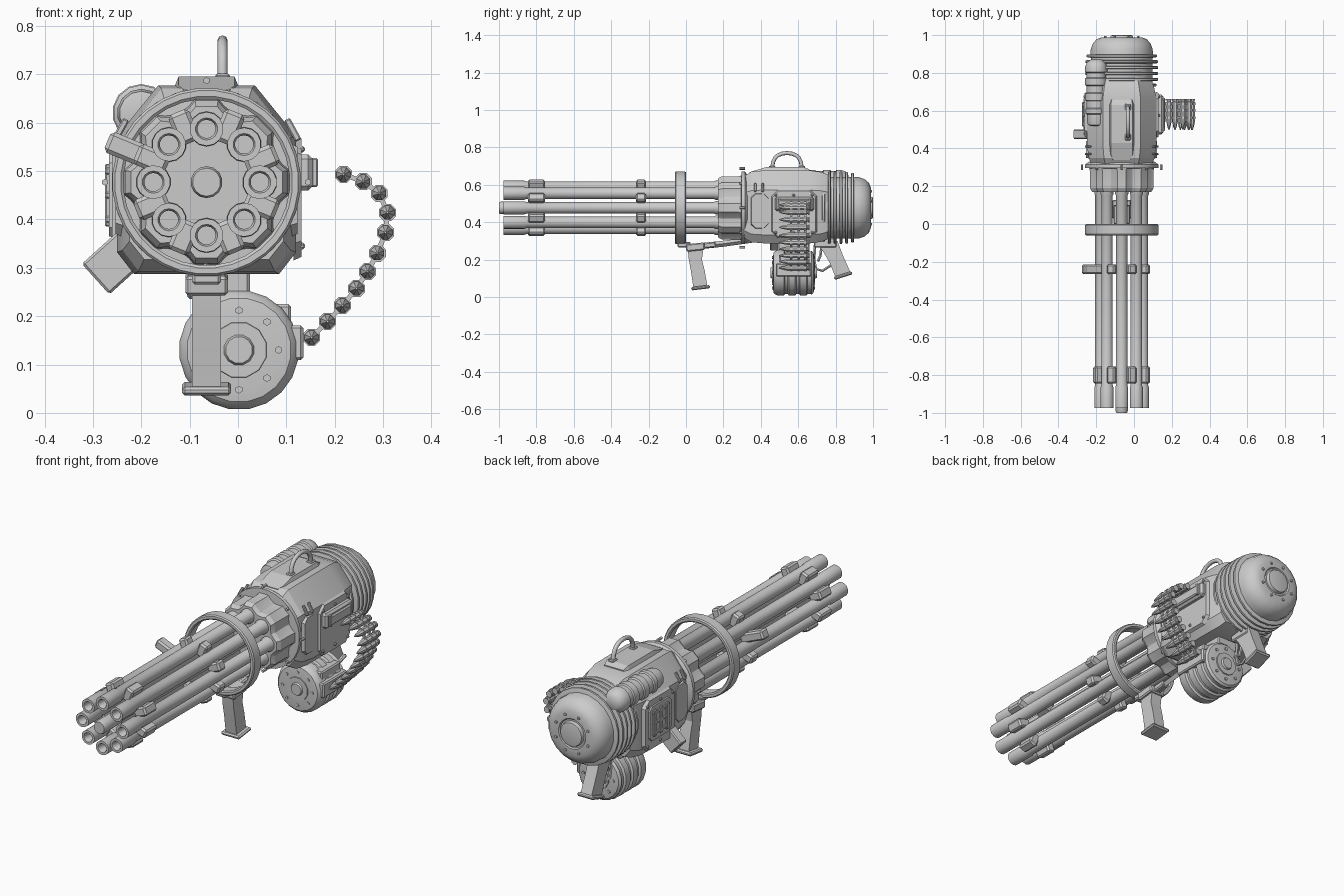
import bpy, bmesh, math
from math import sin, cos, pi, radians
from mathutils import Vector, Matrix, Euler

if "Cube" in bpy.data.objects:
    bpy.data.objects.remove(bpy.data.objects["Cube"])

CX, CZ = -0.065, 0.477          # main barrel axis (runs along y)


def finish(name, bm, angle=35):
    bmesh.ops.recalc_face_normals(bm, faces=bm.faces)
    me = bpy.data.meshes.new(name)
    bm.to_mesh(me)
    bm.free()
    me.shade_smooth()
    me.set_sharp_from_angle(angle=radians(angle))
    ob = bpy.data.objects.new(name, me)
    bpy.context.collection.objects.link(ob)
    return ob


def loft(name, rings, closed=False, angle=35):
    bm = bmesh.new()
    rows = [[bm.verts.new(p) for p in r] for r in rings]
    n = len(rows[0])
    pairs = list(zip(rows, rows[1:])) + ([(rows[-1], rows[0])] if closed else [])
    for a, b in pairs:
        for i in range(n):
            j = (i + 1) % n
            bm.faces.new((a[i], a[j], b[j], b[i]))
    if not closed:
        bm.faces.new(rows[0])
        bm.faces.new(rows[-1])
    return finish(name, bm, angle)


def lathe(name, prof, cx=CX, cz=CZ, n=16, closed=False, angle=35):
    rings = [[(cx + r * cos(2 * pi * (i + .5) / n), y, cz + r * sin(2 * pi * (i + .5) / n))
              for i in range(n)] for y, r in prof]
    return loft(name, rings, closed, angle)


def box(name, c, size, rot=(0, 0, 0), bevel=0.006):
    bm = bmesh.new()
    bmesh.ops.create_cube(bm, size=1)
    bmesh.ops.scale(bm, vec=size, verts=bm.verts)
    if bevel:
        bmesh.ops.bevel(bm, geom=bm.edges[:], offset=bevel, segments=1, affect='EDGES')
    bmesh.ops.transform(bm, verts=bm.verts,
                        matrix=Matrix.Translation(c) @ Euler(rot).to_matrix().to_4x4())
    return finish(name, bm, 20)


def side_prism(name, pts, x0, x1, inset=0.0):
    # (y, z) outline extruded along x, outer face optionally shrunk
    my = sum(p[0] for p in pts) / len(pts)
    mz = sum(p[1] for p in pts) / len(pts)
    k = 1 - inset
    return loft(name, [[(x0, y, z) for y, z in pts],
                       [(x1, my + (y - my) * k, mz + (z - mz) * k) for y, z in pts]], angle=20)


def tube(name, pts, r, x, n=8):
    # round bar along a path in the yz plane
    rings = []
    for i, p in enumerate(pts):
        a, b = pts[max(i - 1, 0)], pts[min(i + 1, len(pts) - 1)]
        t = Vector((b[0] - a[0], b[1] - a[1])).normalized()
        rings.append([(x + r * cos(2 * pi * k / n), p[0] - t.y * r * sin(2 * pi * k / n),
                       p[1] + t.x * r * sin(2 * pi * k / n)) for k in range(n)])
    return loft(name, rings, angle=50)


def octagon(y0, y1, z0, z1, c):
    return [(y0 + c, z0), (y1 - c, z0), (y1, z0 + c), (y1, z1 - c),
            (y1 - c, z1), (y0 + c, z1), (y0, z1 - c), (y0, z0 + c)]


# barrels and centre shaft
for i in range(8):
    a = i * pi / 4
    lathe(f"barrel_{i}", [(-.9, .019), (-.967, .019), (-.975, .023), (-.975, .035), (-.865, .035), (-.855, .031),
                          (.15, .031), (.16, .036), (.22, .036)], CX + .11 * cos(a), CZ + .11 * sin(a), 14)
lathe("centre_shaft", [(-1, .029), (-.99, .033), (-.86, .033), (-.85, .028), (.2, .028)], n=14)

# clamps between the barrels, front and middle sets
for y, ln in ((-.8, .09), (-.24, .052)):
    for i in range(8):
        a = (i + .5) * pi / 4
        long = y > -.5 and i == 3
        r0, r1 = .088, (.222 if long else .157)
        m = (r0 + r1) / 2
        box(f"barrel_clamp_{i}", (CX + m * cos(a), y, CZ + m * sin(a)), (r1 - r0, ln, .046), (0, -a, 0), .008)

# guard ring
lathe("guard_ring", [(-.055, .172), (-.06, .178), (-.06, .19), (-.054, .195), (-.006, .195),
                     (0, .19), (0, .178), (-.005, .172)], n=32, closed=True)

# fluted barrel housing and flange
star = []
for i in range(8):
    for d, r in ((-13, .158), (-8, .17), (8, .17), (13, .158), (22.5, .148)):
        star.append((radians(i * 45 + d), r))
loft("fluted_housing", [[(CX + r * k * cos(a), y, CZ + r * k * sin(a)) for a, r in star]
                        for y, k in ((.17, .93), (.19, 1), (.28, 1), (.3, 1.03))], angle=20)
lathe("front_flange", [(.295, .17), (.297, .195), (.315, .195), (.33, .175)], n=28)
for i in range(8):
    a = i * pi / 4
    r = .21 if i % 2 == 0 else .185
    lathe("flange_bolt", [(.285, .007), (.315, .007)], CX + r * cos(a), CZ + r * sin(a), 6)

# main body, chamfered cross-section swept along y
half = [(.15, -.19), (.185, -.145), (.185, .095), (.1, .2)]
sec = half + [(-x, z) for x, z in reversed(half)]
loft("main_body", [[(CX + x * kx, y, CZ + z * kz) for x, z in sec]
                   for y, kx, kz in ((.31, .86, .84), (.35, .94, .97), (.42, 1, 1), (.66, 1, 1),
                                     (.72, .93, .96), (.76, .86, .88))], angle=15)

# top cover plate and carry handle
loft("top_cover", [[(CX - .07 * k, y, z - .03), (CX + .07 * k, y, z - .03),
                    (CX + .058 * k, y, z), (CX - .058 * k, y, z)]
                   for y, z, k in ((.34, .668, .8), (.37, .677, 1), (.43, .695, 1), (.63, .695, 1), (.66, .682, .9))],
     angle=15)
tube("carry_handle", [(.46, .68), (.465, .72)] +
     [(.54 - .07 * cos(t * pi / 8), .725 + .045 * sin(t * pi / 8)) for t in range(1, 8)] +
     [(.615, .72), (.62, .68)], .0105, -.032)
for y in (.46, .62):
    box("handle_foot", (-.032, y, .694), (.03, .035, .015), bevel=.004)

# side panels, raised frames and bolts on both sides
for s, side in ((1, "right"), (-1, "left")):
    x = CX + s * .184
    side_prism(f"{side}_front_panel", octagon(.345, .445, .36, .56, .025), CX + s * .165, x + s * .004, .1)
    side_prism(f"{side}_main_panel", octagon(.455, .7, .315, .575, .035), x - s * .004, x + s * .012, .06)
    if s < 0:
        side_prism("left_raised_plate", octagon(.49, .67, .36, .54, .02), x, x - .018, .06)
        for y in (.53, .58, .63):
            box("left_vent_bar", (x - .02, y, .45), (.012, .022, .13), bevel=.003)
        for z in (.4, .45, .5):
            box("left_vent_cross", (x - .02, .58, z), (.01, .13, .014), bevel=.003)
    for y in (.48, .575, .675):
        for z in (.345, .545):
            box(f"{side}_panel_bolt", (x + s * .012, y, z), (.014, .014, .014), bevel=.004)
    for y in (.36, .4):
        box(f"{side}_front_rib", (CX + s * .178, y + .01, .585), (.014, .012, .05), (0, -s * .5, 0), .003)

# fins, rear motor casing and dome
lathe("rear_casing", [(.72, .165), (.9, .165)], n=24)
for i in range(6):
    y = .735 + i * .031
    r = (.185, .195, .195, .195, .193, .188)[i]
    lathe(f"cooling_fin_{i}", [(y - .008, r - .006), (y - .005, r), (y + .005, r), (y + .008, r - .006)], n=24)
lathe("rear_dome", [(.88, .168), (.925, .166), (.955, .155), (.978, .135), (.988, .11), (.988, .075), (.982, .07),
                    (.982, .062), (.998, .058), (1.0, .05)], n=20, angle=40)
for i in range(8):
    a = (i + .5) * pi / 4
    lathe("dome_bolt", [(.975, .007), (.994, .007)], CX + .095 * cos(a), CZ + .095 * sin(a), 6)

# side canister, upper left
lathe("side_canister", [(.52, .03), (.525, .045), (.55, .05), (.58, .05), (.585, .058), (.61, .058), (.615, .052),
                        (.65, .052), (.655, .06), (.69, .06), (.695, .053), (.73, .053), (.735, .06),
                        (.77, .06), (.775, .054), (.8, .054), (.805, .06), (.83, .06), (.855, .05), (.87, .03)],
      -.2, .62, 14, angle=40)
box("canister_mount", (-.175, .62, .6), (.06, .16, .07), (0, -.7, 0))

# angled lug, lower left
box("side_lug", (-.235, .475, .33), (.16, .05, .085), (0, -radians(42), 0), .005)

# fore grip with its support bar
tube("fore_support_bar", [(.01, .265), (.2, .285), (.38, .31)], .016, CX, 4)
box("fore_bar_sleeve", (CX, .1, .275), (.04, .12, .03), (.1, 0, 0))
box("fore_grip_head", (CX, .05, .267), (.088, .1, .04), (.1, 0, 0))
side_prism("fore_grip", [(.01, .25), (.092, .25), (.085, .2), (.1, .14), (.115, .055),
                         (.04, .045), (.028, .13), (.015, .2)], CX - .03, CX + .03)
box("fore_grip_base", (CX, .078, .05), (.102, .1, .018), (.12, 0, 0))
box("ring_mount", (CX, -.01, .28), (.06, .07, .03))

# rear grip, trigger and guard
box("rear_grip_mount", (CX, .745, .29), (.07, .12, .05))
side_prism("rear_grip", [(.705, .28), (.81, .3), (.84, .22), (.88, .13), (.8, .105), (.765, .19), (.735, .24)],
           CX - .03, CX + .03)
box("rear_grip_base", (CX, .84, .115), (.09, .1, .018), (.3, 0, 0))
tube("trigger_guard", [(.69, .28), (.685, .2), (.695, .15), (.73, .14), (.775, .17)], .008, CX, 6)
tube("trigger", [(.725, .27), (.718, .22), (.705, .19)], .008, CX, 6)

# ammunition drum
dx, dz = .002, .13
prof = [(.465, .085), (.468, .108), (.478, .118)]
for y in (.49, .55, .61):
    prof += [(y, .124), (y + .034, .124), (y + .04, .114), (y + .054, .114)]
prof += [(.672, .118), (.682, .108), (.686, .085)]
lathe("ammo_drum", prof, dx, dz, 20)
for y0, y1, tag in ((.47, .452, "front"), (.682, .7, "rear")):
    ym = (y0 + y1) / 2
    lathe(f"drum_{tag}_hub", [(y0, .06), (ym, .058), (ym, .032), (y1, .028)], dx, dz, 12)
    for i in range(8):
        a = i * pi / 4
        lathe("drum_bolt", [(y0 - .002, .008), (ym, .008)], dx + .082 * cos(a), dz + .082 * sin(a), 6)
box("drum_neck", (-.04, .575, .27), (.13, .17, .07))
box("drum_shoulder", (.08, .575, .195), (.06, .15, .06))
box("drum_feed_exit", (.115, .575, .145), (.04, .19, .072))

# feed port on the right side
box("feed_port", (.135, .58, .497), (.04, .21, .075), bevel=.01)
box("feed_port_lip", (.15, .58, .495), (.028, .17, .05))
for y in (.5, .66):
    box("feed_port_bracket", (.14, y, .497), (.05, .014, .06), bevel=.003)

# ammunition belt
path = [(.218, .493), (.259, .478), (.292, .454), (.309, .414), (.305, .373), (.288, .33),
        (.268, .292), (.245, .257), (.216, .222), (.185, .189), (.152, .156)]
for i, (x, z) in enumerate(path):
    lathe(f"cartridge_{i}", [(.497, .002), (.515, .009), (.532, .0125), (.545, .0155), (.645, .0155), (.648, .012),
                             (.653, .012), (.655, .016), (.661, .016)], x, z, 8)
    for y in (.555, .595, .63):
        lathe("belt_link", [(y, .019), (y + .014, .019)], x, z, 8)
    if i:
        px, pz = path[i - 1]
        ang = math.atan2(z - pz, x - px)
        for y in (.562, .602, .637):
            box("belt_tab", ((x + px) / 2, y, (z + pz) / 2), (.032, .012, .01), (0, -ang, 0), 0)
